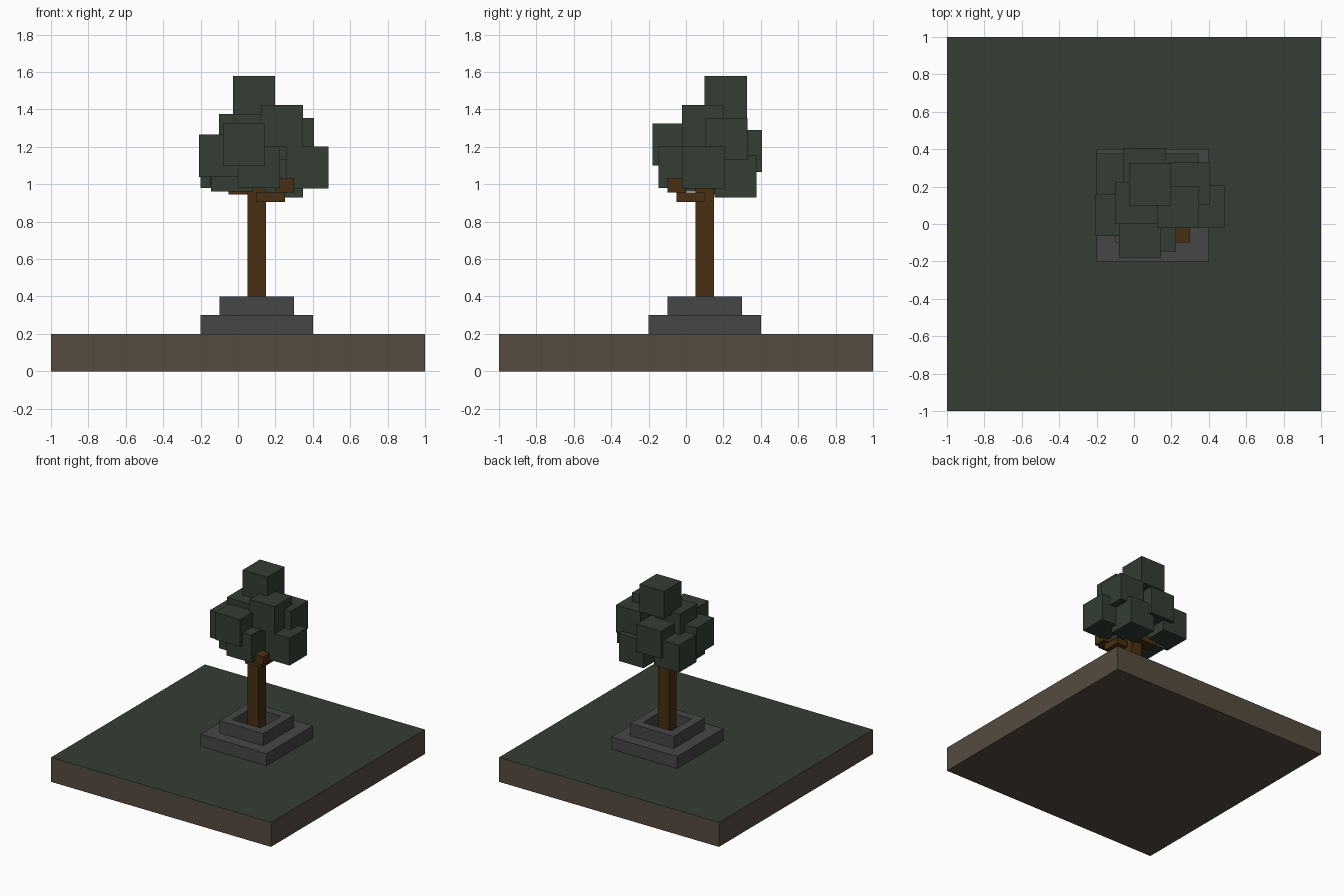
import bpy, bmesh

if "Cube" in bpy.data.objects:
    bpy.data.objects.remove(bpy.data.objects["Cube"])


def material(name, rgb):
    m = bpy.data.materials.new(name)
    m.diffuse_color = (*rgb, 1)
    m.use_nodes = True
    m.node_tree.nodes["Principled BSDF"].inputs["Base Color"].default_value = m.diffuse_color
    return m


GRASS = material("grass", (0.033, 0.048, 0.033))
LEAF = material("leaf", (0.033, 0.048, 0.033))
SOIL = material("soil", (0.093, 0.072, 0.051))
BARK = material("bark", (0.065, 0.030, 0.006))
STONE = material("stone", (0.061, 0.061, 0.061))


def box(name, lo, hi, mat):
    """Axis-aligned box between two corners."""
    bm = bmesh.new()
    bmesh.ops.create_cube(bm, size=1)
    for v in bm.verts:
        v.co = [hi[i] if v.co[i] > 0 else lo[i] for i in range(3)]
    me = bpy.data.meshes.new(name)
    bm.to_mesh(me)
    bm.free()
    me.materials.append(mat)
    ob = bpy.data.objects.new(name, me)
    bpy.context.collection.objects.link(ob)
    return ob


# ground slab with a grass top
ground = box("ground", (-1, -1, 0), (1, 1, 0.2), SOIL)
ground.data.materials.append(GRASS)
for p in ground.data.polygons:
    if p.normal.z > 0.5:
        p.material_index = 1

# stepped stone planter with a square well around the trunk
box("planter_lower_step", (-0.2, -0.2, 0.2), (0.4, 0.4, 0.3), STONE)
upper = box("planter_upper_step", (-0.1, -0.1, 0.3), (0.3, 0.3, 0.4), STONE)
bm = bmesh.new()
bm.from_mesh(upper.data)
bm.normal_update()
top = [f for f in bm.faces if f.normal.z > 0.5]
bmesh.ops.inset_region(bm, faces=top, thickness=0.1)
for v in top[0].verts:
    v.co.z = 0.4
well = bmesh.ops.extrude_discrete_faces(bm, faces=top)["faces"]
bmesh.ops.translate(bm, verts=well[0].verts, vec=(0, 0, -0.1))
bmesh.ops.recalc_face_normals(bm, faces=bm.faces)
bm.to_mesh(upper.data)
bm.free()

# trunk and stubby branches
box("trunk", (0.05, 0.05, 0.3), (0.15, 0.15, 1.2), BARK)
branches = [
    ((0.10, -0.05, 0.905), (0.25, 0.10, 0.955)),
    ((0.20, -0.10, 0.955), (0.30, 0.00, 1.03)),
    ((-0.05, 0.10, 0.945), (0.10, 0.20, 1.00)),
    ((-0.15, 0.10, 0.99), (0.00, 0.20, 1.05)),
]
for i, (lo, hi) in enumerate(branches):
    box(f"branch_{i + 1}", lo, hi, BARK)

# cubic leaf clumps, each given by its lowest corner
S = 0.225
clumps = [
    (-0.028, 0.10, 1.355), (0.122, -0.022, 1.20), (-0.102, 0.00, 1.15),
    (-0.08, -0.18, 1.10), (-0.208, -0.065, 1.04), (0.258, -0.02, 0.977),
    (0.182, 0.105, 1.13), (-0.055, 0.18, 1.065), (-0.20, 0.152, 0.98),
    (0.122, 0.152, 0.93), (0.00, -0.148, 0.98), (-0.145, -0.04, 0.96),
]
for i, c in enumerate(clumps):
    box(f"leaf_clump_{i + 1}", c, [a + S for a in c], LEAF)
